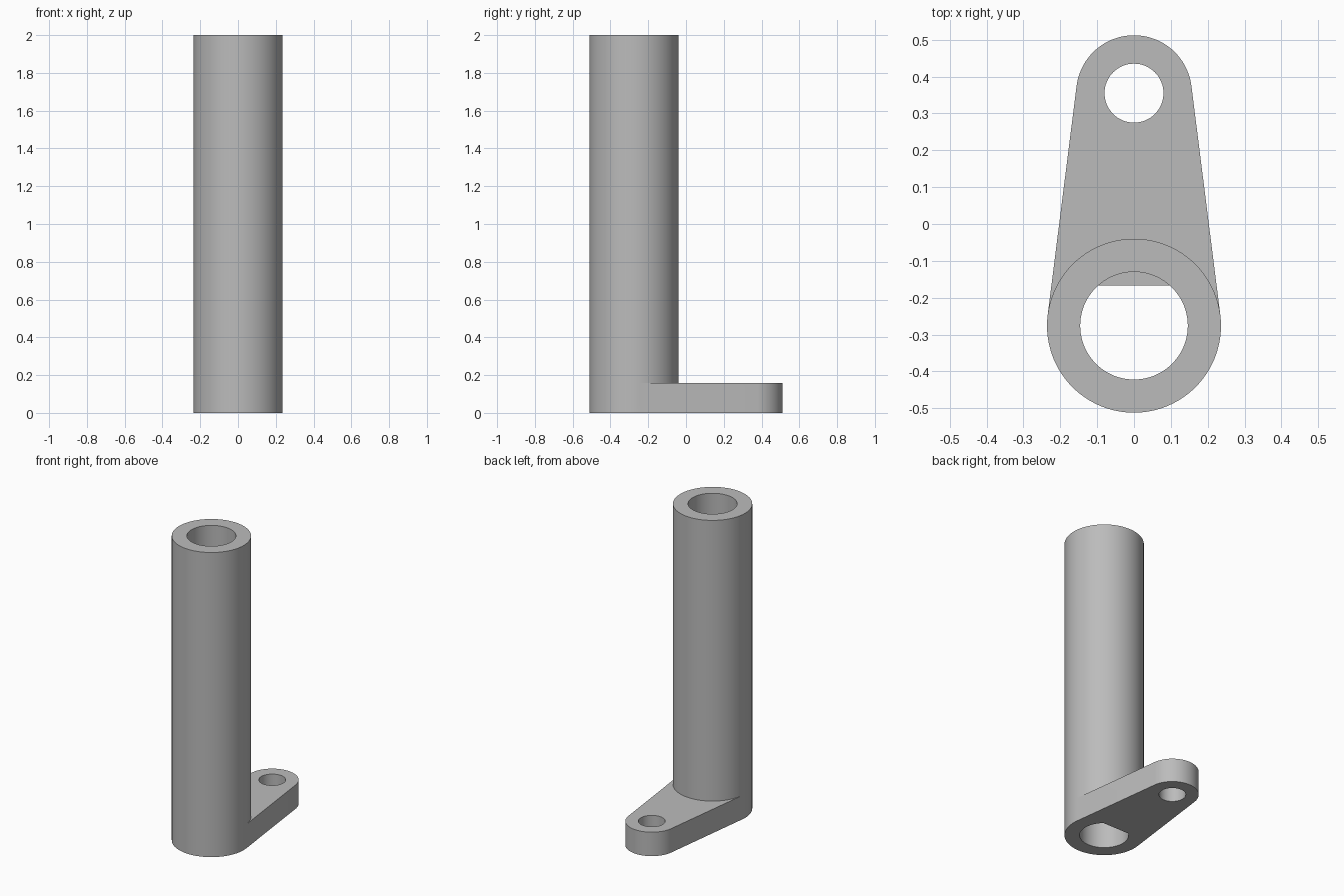
import bpy, bmesh
from math import sin, cos, asin, pi

cube = bpy.data.objects.get("Cube")
if cube:
    bpy.data.objects.remove(cube, do_unlink=True)

# Main dimensions
HEIGHT, FOOT = 2.0, 0.157
TUBE_Y, TUBE_R, BORE_R = -0.276, 0.236, 0.146
END_Y, END_R, PIN_R = 0.355, 0.157, 0.08
FLAT_Y = -0.167

tangent = asin((TUBE_R - END_R) / (END_Y - TUBE_Y))
chord = asin((FLAT_Y - TUBE_Y) / BORE_R)


def arc(cy, r, start, end, steps):
    return [(r * cos(start + (end - start) * i / steps),
             cy + r * sin(start + (end - start) * i / steps)) for i in range(steps + 1)]


outer_front = arc(TUBE_Y, TUBE_R, pi - tangent, 2 * pi + tangent, 52)
outer_back = arc(TUBE_Y, TUBE_R, tangent, pi - tangent, 44)
bore_front = arc(TUBE_Y, BORE_R, pi - chord, 2 * pi + chord, 64)
bore_back = arc(TUBE_Y, BORE_R, chord, pi - chord, 24)
end_arc = arc(END_Y, END_R, tangent, pi - tangent, 44)
pin = arc(END_Y, PIN_R, 0, 2 * pi, 64)[:-1]

bm = bmesh.new()


def wall(path, z0, z1, closed=False):
    path = path + path[:1] if closed else path
    low, high = [[bm.verts.new((x, y, z)) for x, y in path] for z in (z0, z1)]
    for i in range(len(path) - 1):
        bm.faces.new((low[i], low[i + 1], high[i + 1], high[i]))


def cap(z, *loops):
    edges = []
    for loop in loops:
        vs = [bm.verts.new((x, y, z)) for x, y in loop]
        edges += [bm.edges.new((vs[i - 1], vs[i])) for i in range(len(vs))]
    bmesh.ops.triangle_fill(bm, use_beauty=True, edges=edges, normal=(0, 0, 1))


# Tube walls, inside and out
for path in (outer_front, bore_front):
    wall(path, 0, FOOT)
    wall(path, FOOT, HEIGHT)
for path in (outer_back, bore_back):
    wall(path, FOOT, HEIGHT)

# Foot walls, pin hole and the flat in the bore
wall(outer_front[-1:] + end_arc + outer_front[:1], 0, FOOT)
wall(pin, 0, FOOT, closed=True)
wall([bore_back[0], bore_back[-1]], 0, FOOT)

# Level faces: underside, foot top, bore ledge, tube rim
cap(0, outer_front + end_arc, bore_front, pin)
cap(FOOT, end_arc + outer_back[::-1], pin)
cap(FOOT, bore_back)
cap(HEIGHT, outer_front + outer_back[1:-1], bore_front + bore_back[1:-1])

bmesh.ops.remove_doubles(bm, verts=bm.verts, dist=0.00001)
bmesh.ops.recalc_face_normals(bm, faces=bm.faces)
mesh = bpy.data.meshes.new("tube_with_foot")
bm.to_mesh(mesh)
bm.free()

# Plain grey finish
grey = bpy.data.materials.new("grey")
grey.use_nodes = True
colour = (0.5, 0.5, 0.5, 1)
grey.diffuse_color = colour
grey.node_tree.nodes["Principled BSDF"].inputs["Base Color"].default_value = colour
mesh.materials.append(grey)

part = bpy.data.objects.new("tube_with_foot", mesh)
bpy.context.collection.objects.link(part)
bpy.ops.object.select_all(action='DESELECT')
part.select_set(True)
bpy.context.view_layer.objects.active = part
bpy.ops.object.shade_smooth_by_angle(angle=0.5)
